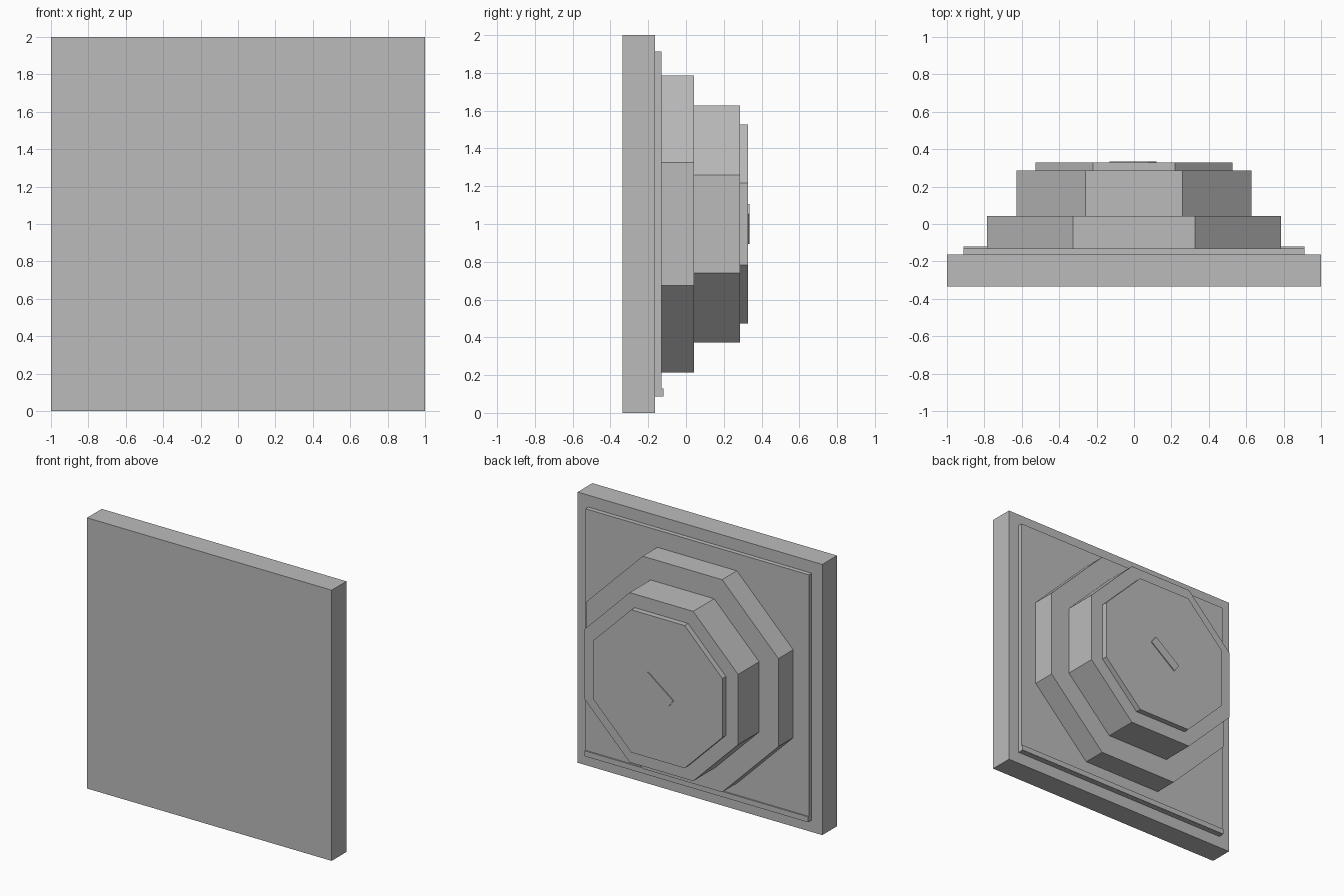
import bpy
from math import pi, cos, radians

cube = bpy.data.objects.get("Cube")
if cube:
    bpy.data.objects.remove(cube, do_unlink=True)

grey = bpy.data.materials.new("plain_grey")
grey.use_nodes = True
GREY = (0.5, 0.5, 0.5, 1)
grey.diffuse_color = GREY
grey.node_tree.nodes["Principled BSDF"].inputs["Base Color"].default_value = GREY


def finish(name):
    """Name the active object, apply its transform and colour it."""
    obj = bpy.context.object
    obj.name = name
    bpy.ops.object.transform_apply(location=False, rotation=True, scale=True)
    obj.data.materials.clear()
    obj.data.materials.append(grey)
    return obj


def box(name, width, height, y0, y1, x=0, z=1, tilt=0):
    bpy.ops.mesh.primitive_cube_add(size=1, location=(x, (y0 + y1) / 2, z),
                                    rotation=(0, tilt, 0))
    bpy.context.object.scale = (width, y1 - y0, height)
    return finish(name)


def octagon(name, apothem, y0, y1):
    """Eight-sided tier lying along y with flat sides up, down, left, right."""
    bpy.ops.mesh.primitive_cylinder_add(
        vertices=8, radius=apothem / cos(pi / 8), depth=y1 - y0,
        location=(0, (y0 + y1) / 2, 1), rotation=(pi / 2, pi / 8, 0))
    return finish(name)


# Square front slab, raised back plate and the lip along its lower edge
box("front_slab", 2, 2, -0.335, -0.163)
box("back_plate", 1.825, 1.825, -0.163, -0.13)
box("lower_lip", 1.825, 0.04, -0.13, -0.12, z=0.108)

# Stepped octagonal tiers
octagon("wide_tier", 0.785, -0.13, 0.042)
octagon("middle_tier", 0.627, 0.042, 0.287)
octagon("end_cap", 0.527, 0.287, 0.328)

# Slanted bar in the middle of the cap
box("centre_bar", 0.262, 0.068, 0.328, 0.335, x=-0.005, tilt=-radians(37))
